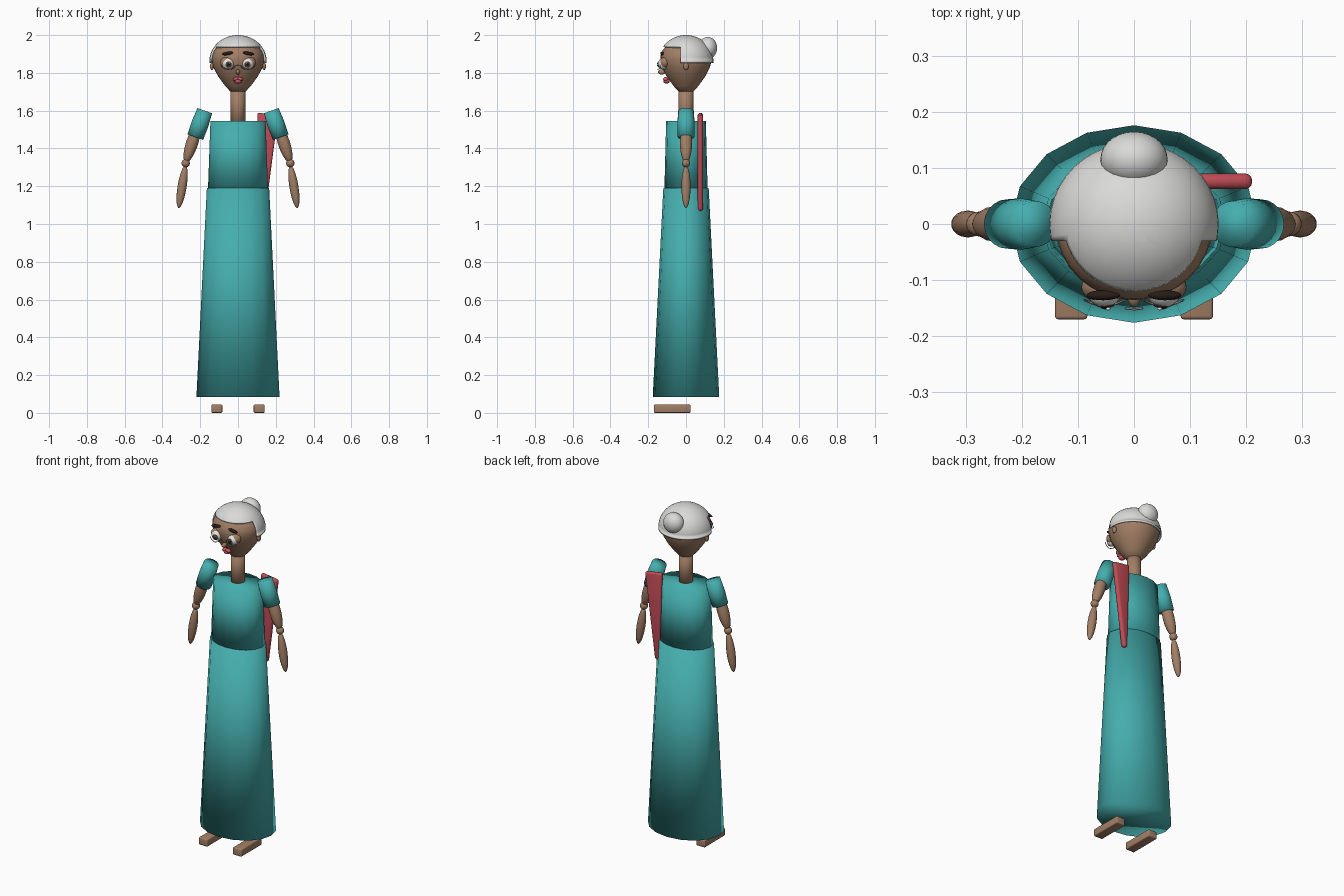
import bpy, bmesh, math
from mathutils import Vector, Matrix

cube = bpy.data.objects.get("Cube")
if cube:
    bpy.data.objects.remove(cube, do_unlink=True)


def material(name, r, g, b):
    m = bpy.data.materials.new(name)
    m.use_nodes = True
    m.diffuse_color = (r, g, b, 1)
    bsdf = m.node_tree.nodes["Principled BSDF"]
    bsdf.inputs["Base Color"].default_value = (r, g, b, 1)
    bsdf.inputs["Roughness"].default_value = 0.7
    return m


TEAL = material("teal cloth", 0.06, 0.42, 0.42)
SKIN = material("brown skin", 0.36, 0.21, 0.13)
HAIR = material("silver hair", 0.70, 0.70, 0.69)
RED = material("red cloth", 0.52, 0.07, 0.09)
LIPS = material("pink lips", 0.65, 0.10, 0.13)
WHITE = material("eye white", 0.85, 0.85, 0.85)
DARK = material("dark brown", 0.02, 0.012, 0.01)
IRIS = material("iris brown", 0.10, 0.05, 0.03)
WIRE = material("spectacle wire", 0.35, 0.32, 0.28)


def finish(name, bm, mat, smooth=True):
    bmesh.ops.recalc_face_normals(bm, faces=bm.faces)
    for f in bm.faces:
        f.smooth = smooth
    me = bpy.data.meshes.new(name)
    bm.to_mesh(me)
    bm.free()
    me.materials.append(mat)
    ob = bpy.data.objects.new(name, me)
    bpy.context.collection.objects.link(ob)
    return ob


def lathe(name, p0, p1, profile, mat, sides=24, depth=1.0):
    """Capped turned shape along p0-p1; profile holds (position, radius)."""
    p0, p1 = Vector(p0), Vector(p1)
    turn = Vector((0, 0, 1)).rotation_difference(p1 - p0)
    bm = bmesh.new()
    rings = []
    for t, r in profile:
        ring = []
        for i in range(sides):
            a = math.tau * i / sides
            off = Vector((r * math.cos(a), r * depth * math.sin(a), 0))
            ring.append(bm.verts.new(p0.lerp(p1, t) + turn @ off))
        rings.append(ring)
    for low, high in zip(rings, rings[1:]):
        for i in range(sides):
            j = (i + 1) % sides
            bm.faces.new((low[i], low[j], high[j], high[i]))
    bm.faces.new(rings[0])
    bm.faces.new(rings[-1])
    return finish(name, bm, mat)


def ball(name, centre, radii, mat, tilt=0.0, seg=20):
    """Ellipsoid, tilted about the front-back axis."""
    bm = bmesh.new()
    bmesh.ops.create_uvsphere(bm, u_segments=seg, v_segments=seg // 2 + 2, radius=1)
    bm.transform(Matrix.Translation(centre) @ Matrix.Rotation(tilt, 4, 'Y')
                 @ Matrix.Diagonal((*radii, 1)))
    return finish(name, bm, mat)


def wire(name, points, radius, mat):
    cu = bpy.data.curves.new(name, 'CURVE')
    cu.dimensions = '3D'
    cu.bevel_depth = radius
    cu.bevel_resolution = 1
    sp = cu.splines.new('POLY')
    sp.points.add(len(points) - 1)
    for p, co in zip(sp.points, points):
        p.co = (*co, 1)
    cu.materials.append(mat)
    ob = bpy.data.objects.new(name, cu)
    bpy.context.collection.objects.link(ob)


def slab(name, outline, y0, y1, mat, bevel):
    """Outline in x and z, extruded front to back with rounded edges."""
    bm = bmesh.new()
    front = [bm.verts.new((x, y0, z)) for x, z in outline]
    back = [bm.verts.new((x, y1, z)) for x, z in outline]
    bm.faces.new(front)
    bm.faces.new(back[::-1])
    for i in range(len(outline)):
        j = (i + 1) % len(outline)
        bm.faces.new((front[i], back[i], back[j], front[j]))
    bmesh.ops.bevel(bm, geom=bm.edges[:], offset=bevel, segments=3,
                    profile=0.5, affect='EDGES')
    return finish(name, bm, mat)


# Dress: sixteen-sided skirt and bodice
lathe("skirt", (0, 0, 0.085), (0, 0, 1.19), [(0, 0.22), (1, 0.165)], TEAL, 16, 0.8)
skirt = bpy.data.objects["skirt"]
for v in skirt.data.vertices:
    if v.co.z > 1:
        v.co.y *= 0.91
lathe("bodice", (0, 0, 1.18), (0, 0, 1.545), [(0, 0.159), (1, 0.146)], TEAL, 16, 0.72)

# Shawl hanging behind the left shoulder
slab("shawl", [(0.102, 1.59), (0.118, 1.07), (0.146, 1.07), (0.212, 1.575)],
     0.062, 0.09, RED, 0.012)

# Neck and head
lathe("neck", (0, 0, 1.50), (0, 0, 1.74), [(0, 0.039), (1, 0.039)], SKIN)
lathe("head", (0, 0, 0), (0, 0, 1),
      [(1.697, 0.025), (1.703, 0.042), (1.73, 0.067), (1.78, 0.104), (1.83, 0.131),
       (1.87, 0.14), (1.895, 0.138), (1.92, 0.127), (1.95, 0.10), (1.975, 0.06),
       (1.985, 0.01)], SKIN, 32, 0.97)

# Hair cap, with the forehead cut out, and bun
FRINGE, TEMPLE, NAPE = 1.94, -0.03, 1.865
bm = bmesh.new()
bmesh.ops.create_uvsphere(bm, u_segments=40, v_segments=24, radius=1)
bm.transform(Matrix.Translation((0, 0, NAPE)) @ Matrix.Diagonal((0.151, 0.145, 0.135, 1)))
for co, no in (((0, 0, NAPE), (0, 0, 1)), ((0, 0, FRINGE), (0, 0, 1)),
               ((0, TEMPLE, 0), (0, 1, 0))):
    bmesh.ops.bisect_plane(bm, geom=bm.verts[:] + bm.edges[:] + bm.faces[:],
                           plane_co=co, plane_no=no, clear_inner=(co[2] == NAPE))
gone = [f for f in bm.faces if f.calc_center_median().z < FRINGE
        and f.calc_center_median().y < TEMPLE]
bmesh.ops.delete(bm, geom=gone, context='FACES')
hair = finish("hair", bm, HAIR)
shell = hair.modifiers.new("thickness", 'SOLIDIFY')
shell.thickness = 0.012
ball("hair_bun", (0, 0.115, 1.932), (0.06, 0.05, 0.058), HAIR, seg=28)

# Nose and mouth
ball("nose", (0, -0.128, 1.805), (0.012, 0.02, 0.014), SKIN)
for s in (-1, 1):
    ball("upper_lip", (s * 0.011, -0.108, 1.768), (0.017, 0.013, 0.009), LIPS, s * 0.25)
ball("lower_lip", (0, -0.103, 1.757), (0.02, 0.017, 0.014), LIPS)

for s, side in ((-1, "right"), (1, "left")):
    # Eyes, lids, brows and ears
    ball(side + "_eye", (s * 0.053, -0.119, 1.848), (0.031, 0.03, 0.03), WHITE)
    ball(side + "_eyelid", (s * 0.06, -0.112, 1.855), (0.034, 0.027, 0.029), SKIN)
    ball(side + "_iris", (s * 0.051, -0.144, 1.845), (0.016, 0.006, 0.017), IRIS)
    ball(side + "_pupil", (s * 0.051, -0.148, 1.845), (0.008, 0.004, 0.009), DARK)
    ball(side + "_eye_glint", (s * 0.046, -0.151, 1.851), (0.004, 0.003, 0.004), WHITE)
    ball(side + "_brow", (s * 0.055, -0.127, 1.903), (0.03, 0.009, 0.009), DARK, s * 0.15)
    ball(side + "_ear", (s * 0.138, 0, 1.835), (0.01, 0.014, 0.02), SKIN)

    # Half-moon spectacle rim
    arc = [math.pi * (1 + i / 12) for i in range(13)]
    wire(side + "_spectacle_rim",
         [(s * 0.052 + 0.036 * math.cos(a), -0.15 + 0.4 * abs(math.cos(a)) * 0.036,
           1.838 + 0.02 * math.sin(a)) for a in arc], 0.002, WIRE)

    # Arm
    lathe(side + "_sleeve", (s * 0.176, 0, 1.60), (s * 0.226, 0, 1.46),
          [(0, 0.041), (0.5, 0.046), (1, 0.044)], TEAL, 20)
    spindle = [(0.5 - 0.5 * math.cos(math.pi * i / 10), math.sin(math.pi * i / 10))
               for i in range(11)]
    for part, p0, p1, r in (("upper_arm", (0.21, 1.53), (0.277, 1.325), 0.032),
                            ("forearm", (0.278, 1.31), (0.314, 1.085), 0.024)):
        lathe(side + "_" + part, (s * p0[0], 0, p0[1]), (s * p1[0], 0, p1[1]),
              [(t, max(w * r, 0.002)) for t, w in spindle], SKIN, 20)
    ball(side + "_elbow", (s * 0.277, 0, 1.322), (0.022, 0.022, 0.022), SKIN)

    # Foot
    x = s * 0.112
    slab(side + "_foot", [(x - 0.029, 0), (x + 0.029, 0), (x + 0.029, 0.044),
                          (x - 0.029, 0.044)], -0.17, 0.025, SKIN, 0.006)

wire("spectacle_bridge", [(-0.016, -0.15, 1.836), (0, -0.152, 1.84), (0.016, -0.15, 1.836)],
     0.002, WIRE)
